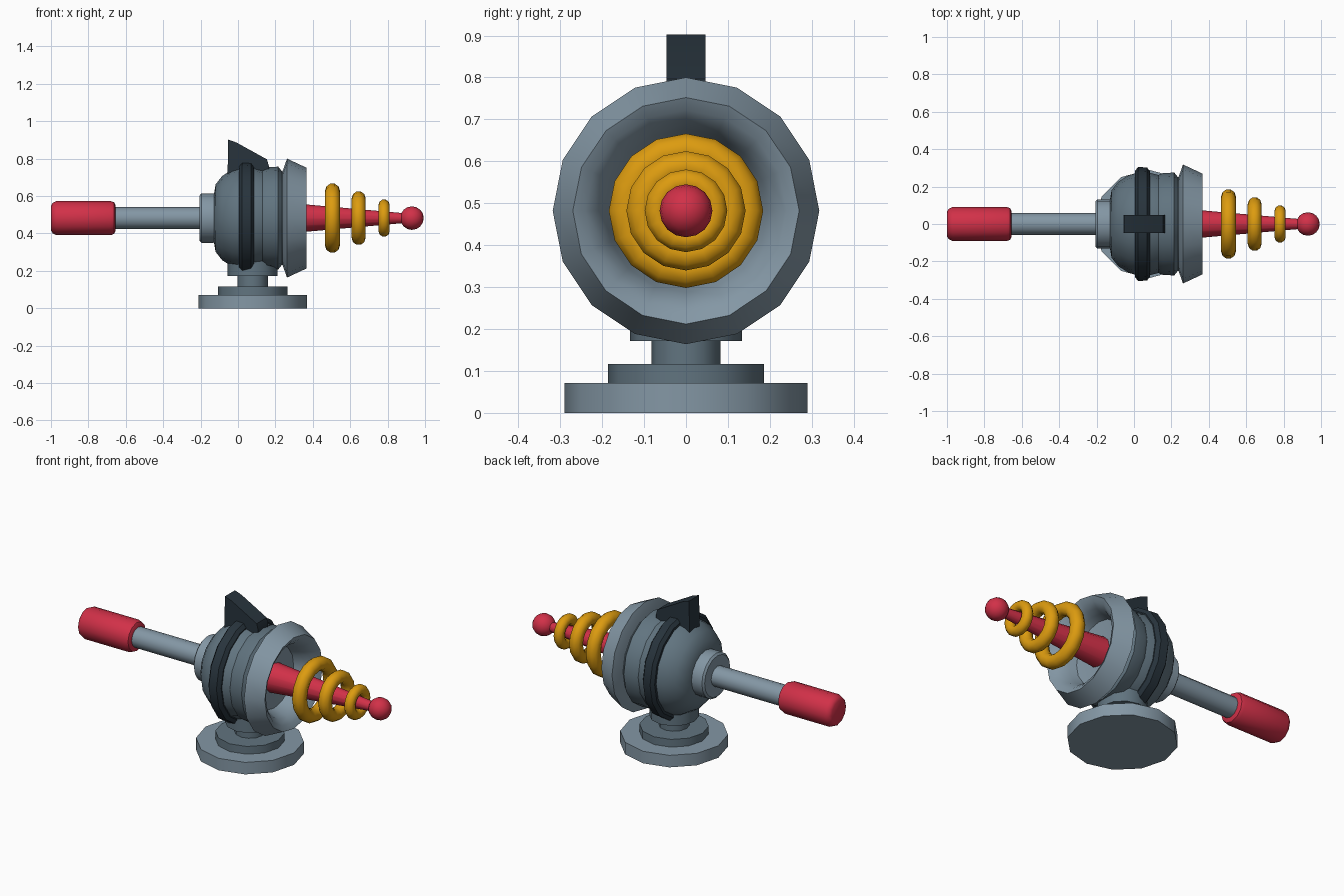
import bpy, bmesh, math
from mathutils import Vector

if "Cube" in bpy.data.objects:
    bpy.data.objects.remove(bpy.data.objects["Cube"])

AXIS_Z = 0.482   # height of the barrel axis
FOOT_X = 0.078   # centre of the stand


def mat(name, rgb):
    m = bpy.data.materials.new(name)
    m.diffuse_color = (*rgb, 1)
    m.use_nodes = True
    m.node_tree.nodes["Principled BSDF"].inputs["Base Color"].default_value = m.diffuse_color
    return m


LIGHT = mat("light blue grey", (0.23, 0.31, 0.375))
MID = mat("mid blue grey", (0.12, 0.175, 0.215))
DARK = mat("dark slate", (0.021, 0.034, 0.046))
RED = mat("red", (0.64, 0.03, 0.065))
GOLD = mat("golden yellow", (0.72, 0.33, 0.005))


def finish(bm, name, mats, angle=35):
    bmesh.ops.remove_doubles(bm, verts=bm.verts, dist=1e-5)
    bmesh.ops.recalc_face_normals(bm, faces=bm.faces)
    me = bpy.data.meshes.new(name)
    bm.to_mesh(me)
    bm.free()
    ob = bpy.data.objects.new(name, me)
    bpy.context.collection.objects.link(ob)
    for m in mats:
        me.materials.append(m)
    bpy.ops.object.select_all(action='DESELECT')
    ob.select_set(True)
    bpy.context.view_layer.objects.active = ob
    bpy.ops.object.shade_smooth_by_angle(angle=math.radians(angle))
    return ob


def lathe(name, profile, m, sides=16, upright=False, loop=False, inner=None, angle=35):
    """Turn (position, radius) points round the barrel axis, or round the stand axis."""
    bm = bmesh.new()
    rings = []
    for p, r in profile:
        ring = []
        for i in range(sides):
            a = 2 * math.pi * i / sides
            c, s = r * math.cos(a), r * math.sin(a)
            ring.append(bm.verts.new((FOOT_X + c, s, p) if upright else (p, c, AXIS_Z + s)))
        rings.append(ring)
    pairs = list(zip(rings, rings[1:]))
    if loop:
        pairs.append((rings[-1], rings[0]))
    for k, (a, b) in enumerate(pairs):
        for i in range(sides):
            j = (i + 1) % sides
            f = bm.faces.new((a[i], a[j], b[j], b[i]))
            if inner is not None and k >= inner[0]:
                f.material_index = 1
    if not loop:
        for ring in (rings[0], rings[-1]):
            f = bm.faces.new(ring)
            if inner is not None and ring is rings[-1]:
                f.material_index = 1
    return finish(bm, name, [m] + ([inner[1]] if inner else []), angle)


# Stand: stacked discs
for name, z0, z1, r, m, n in (("base_disc", 0, 0.071, 0.29, LIGHT, 12),
                              ("base_step", 0.071, 0.117, 0.186, MID, 12),
                              ("neck", 0.117, 0.172, 0.082, MID, 12),
                              ("saddle", 0.172, 0.27, 0.133, MID, 12)):
    lathe(name, [(z0, r), (z1, r)], m, n, upright=True)

# Rounded body
lathe("body", [(-0.13, 0.12), (-0.12, 0.18), (-0.085, 0.225), (-0.03, 0.26), (0.03, 0.277),
               (0.08, 0.275), (0.13, 0.262), (0.155, 0.272), (0.215, 0.275), (0.235, 0.25),
               (0.25, 0.25), (0.25, 0.21), (0.14, 0.18)], MID)

# Flared muzzle with a hollow dish
lathe("muzzle_flare", [(0.238, 0.25), (0.262, 0.318), (0.365, 0.27), (0.35, 0.24),
                       (0.32, 0.212), (0.28, 0.195), (0.235, 0.18), (0.16, 0.16)],
      LIGHT, inner=(6, MID))

# Dark band round the body
lathe("body_band", [(0.006, 0.25), (0.006, 0.285), (0.022, 0.305), (0.07, 0.302),
                    (0.086, 0.28), (0.086, 0.25)], DARK, loop=True)

# Rear collar, rod and grip
lathe("rear_collar", [(-0.206, 0.12), (-0.196, 0.132), (-0.135, 0.132), (-0.1, 0.13)], LIGHT)
lathe("rear_rod", [(-0.68, 0.059), (-0.19, 0.059)], LIGHT, 12)
lathe("grip", [(-1.0, 0.066), (-0.99, 0.082), (-0.97, 0.091), (-0.68, 0.091),
               (-0.662, 0.084), (-0.655, 0.07)], RED, 12)

# Front spike and its ball tip
lathe("front_spike", [(0.15, 0.092), (0.88, 0.027)], RED, 12)
BALL_R = 0.063
lathe("tip_ball", [(0.93 - BALL_R * math.cos(math.pi * k / 8),
                    max(BALL_R * math.sin(math.pi * k / 8), 1e-6)) for k in range(9)], RED, 16, angle=50)

# Coil rings, shrinking towards the tip
for i, (x, outer, r) in enumerate(((0.505, 0.186, 0.040), (0.645, 0.144, 0.037), (0.781, 0.1, 0.030))):
    lathe(f"coil_ring_{i + 1}", [(x + r * math.cos(math.pi * k / 5),
                                  outer - r + r * math.sin(math.pi * k / 5)) for k in range(10)],
          GOLD, 16, loop=True, angle=50)

# Top sight fin: side outline pushed out in y
bm = bmesh.new()
outline = [(-0.056, 0.68), (-0.053, 0.902), (-0.008, 0.886), (0.155, 0.796), (0.165, 0.76), (0.165, 0.68)]
face = bm.faces.new([bm.verts.new((x, -0.047, z)) for x, z in outline])
ext = bmesh.ops.extrude_face_region(bm, geom=[face])
bmesh.ops.translate(bm, vec=Vector((0, 0.094, 0)),
                    verts=[g for g in ext["geom"] if isinstance(g, bmesh.types.BMVert)])
finish(bm, "sight_fin", [DARK], 20)
